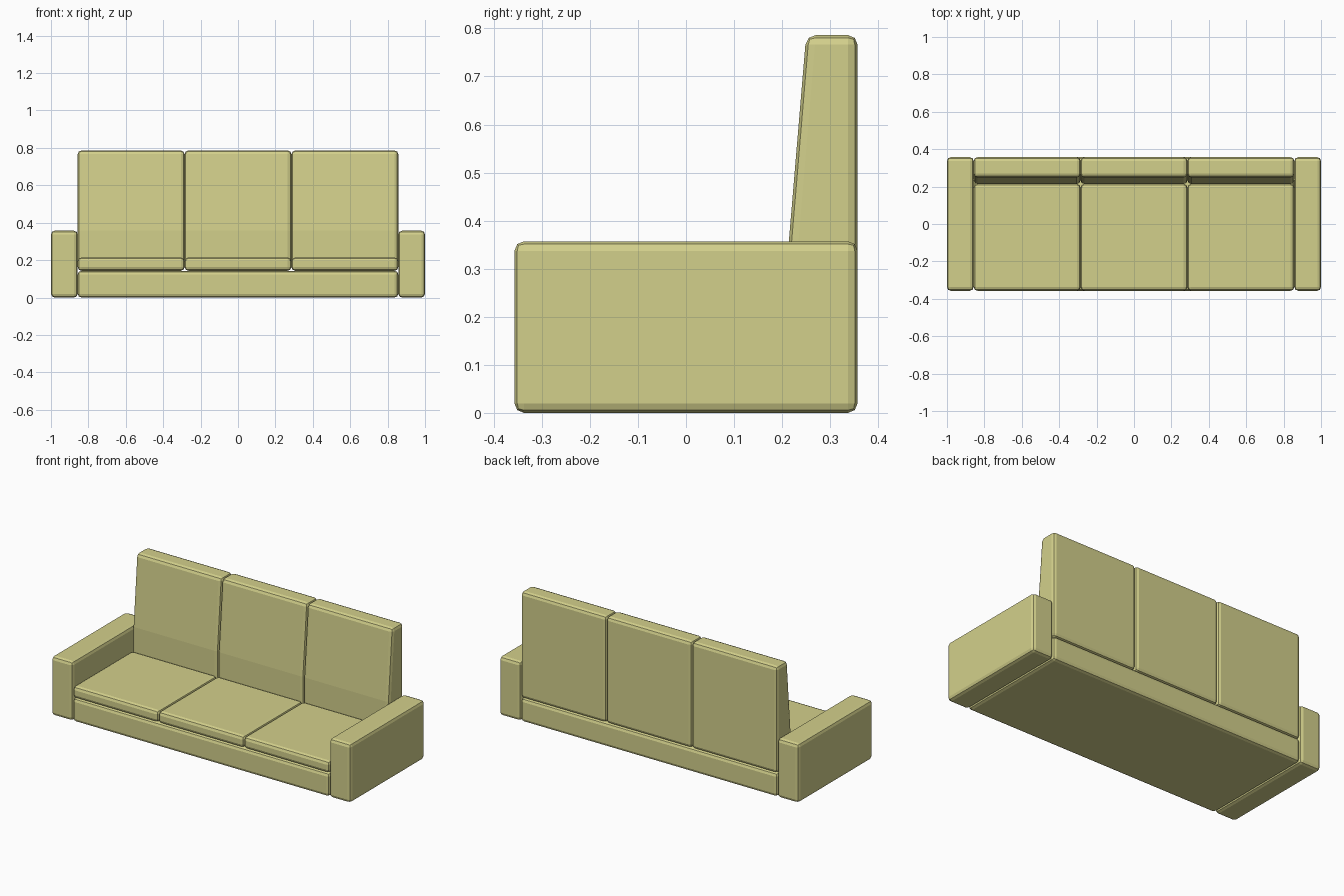
import bpy, bmesh

if "Cube" in bpy.data.objects:
    bpy.data.objects.remove(bpy.data.objects["Cube"])

fabric = bpy.data.materials.new("khaki fabric")
fabric.diffuse_color = (0.65, 0.63, 0.26, 1)
fabric.use_nodes = True
fabric.node_tree.nodes["Principled BSDF"].inputs["Base Color"].default_value = fabric.diffuse_color


def extruded_block(name, profile, x0, x1):
    """Extrude a (y, z) side profile from x0 to x1 and chamfer its edges."""
    bm = bmesh.new()
    face = bm.faces.new([bm.verts.new((x0, y, z)) for y, z in profile])
    ext = bmesh.ops.extrude_face_region(bm, geom=[face])
    moved = [v for v in ext["geom"] if isinstance(v, bmesh.types.BMVert)]
    bmesh.ops.translate(bm, verts=moved, vec=(x1 - x0, 0, 0))
    bmesh.ops.recalc_face_normals(bm, faces=bm.faces[:])
    mesh = bpy.data.meshes.new(name)
    bm.to_mesh(mesh)
    bm.free()
    mesh.materials.append(fabric)
    obj = bpy.data.objects.new(name, mesh)
    bpy.context.collection.objects.link(obj)
    bev = obj.modifiers.new("soft edges", 'BEVEL')
    bev.width = 0.02
    bev.segments = 2
    bev.limit_method = 'ANGLE'
    bev.angle_limit = 0.52
    return obj


def rect(y0, y1, z0, z1):
    return [(y0, z0), (y1, z0), (y1, z1), (y0, z1)]


DEPTH = 0.357      # half depth
INNER = 0.857      # half width between the arms
SEAT_BACK = 0.214  # where seat cushions meet the back cushions
BASE_TOP = 0.143

# base between the arms
extruded_block("base", rect(-DEPTH, DEPTH, 0, BASE_TOP), -INNER, INNER)

# arms
extruded_block("left_arm", rect(-DEPTH, DEPTH, 0, 0.357), -1, -INNER)
extruded_block("right_arm", rect(-DEPTH, DEPTH, 0, 0.357), INNER, 1)

# back profile: upright to arm height, then leaning back
back = [(SEAT_BACK, BASE_TOP), (DEPTH, BASE_TOP), (DEPTH, 0.786),
        (0.25, 0.786), (SEAT_BACK, 0.357)]

# three seat cushions and three back cushions
w = 2 * INNER / 3
for i, side in enumerate(("left", "middle", "right")):
    x = -INNER + i * w
    extruded_block(side + "_seat_cushion",
                   rect(-DEPTH, SEAT_BACK, BASE_TOP, 0.214), x, x + w)
    extruded_block(side + "_back_cushion", back, x, x + w)
